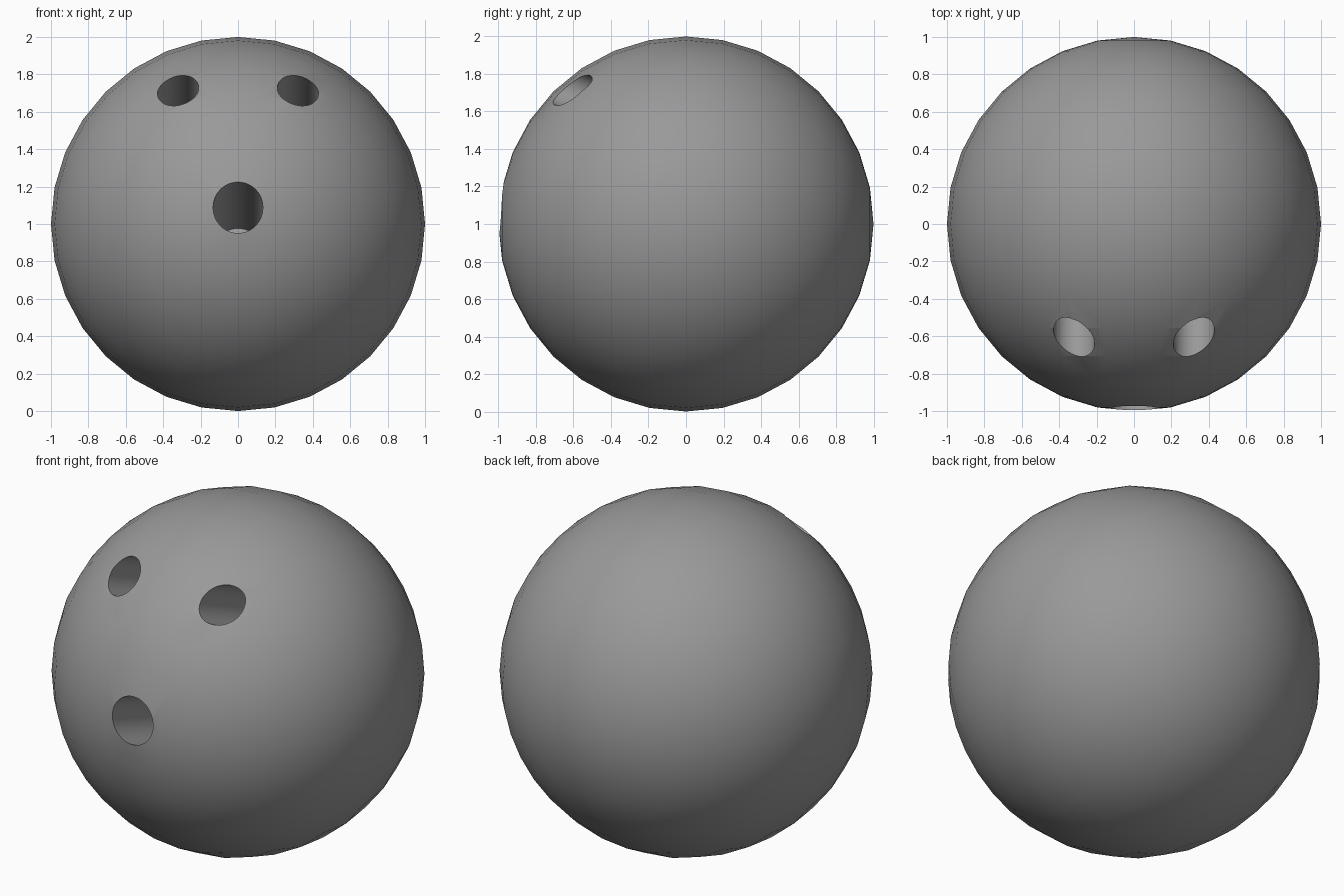
import bpy
import math
from mathutils import Vector

if "Cube" in bpy.data.objects:
    bpy.data.objects.remove(bpy.data.objects["Cube"])

# Ball body, poles at front and back
bpy.ops.mesh.primitive_uv_sphere_add(segments=32, ring_count=16, radius=1,
                                     location=(0, 0, 1), rotation=(math.pi / 2, 0, 0))
ball = bpy.context.object
ball.name = "ball"

# Dark grey finish
grey = bpy.data.materials.new("dark_grey")
grey.diffuse_color = (0.32, 0.32, 0.32, 1)
grey.use_nodes = True
grey.node_tree.nodes["Principled BSDF"].inputs["Base Color"].default_value = grey.diffuse_color
ball.data.materials.append(grey)


def drill(name, mouth, outward, radius, depth):
    """Cut a round blind hole into the ball."""
    axis = Vector(outward).normalized()
    over = 0.3
    centre = Vector(mouth) + axis * (over - depth) / 2
    bpy.ops.mesh.primitive_cylinder_add(vertices=48, radius=radius, depth=depth + over, location=centre)
    cutter = bpy.context.object
    cutter.name = name
    cutter.rotation_euler = axis.to_track_quat('Z', 'Y').to_euler()
    cutter.data.materials.append(grey)
    bpy.context.view_layer.update()
    mod = ball.modifiers.new(name, 'BOOLEAN')
    mod.operation = 'DIFFERENCE'
    mod.solver = 'EXACT'
    mod.object = cutter
    bpy.context.view_layer.objects.active = ball
    bpy.ops.object.modifier_apply(modifier=name)
    bpy.data.objects.remove(cutter, do_unlink=True)


# Thumb and finger holes slope down into the ball
drill("thumb_hole", (0, -0.99, 1.09), (0, -0.95, 0.32), 0.133, 0.75)
for side in (-1, 1):
    drill("finger_hole", (0.32 * side, -0.61, 1.715), (0, -0.92, 0.40), 0.11, 0.7)

# Smooth surface with crisp hole rims
bpy.ops.object.select_all(action='DESELECT')
ball.select_set(True)
bpy.context.view_layer.objects.active = ball
bpy.ops.object.shade_smooth_by_angle(angle=0.6)
